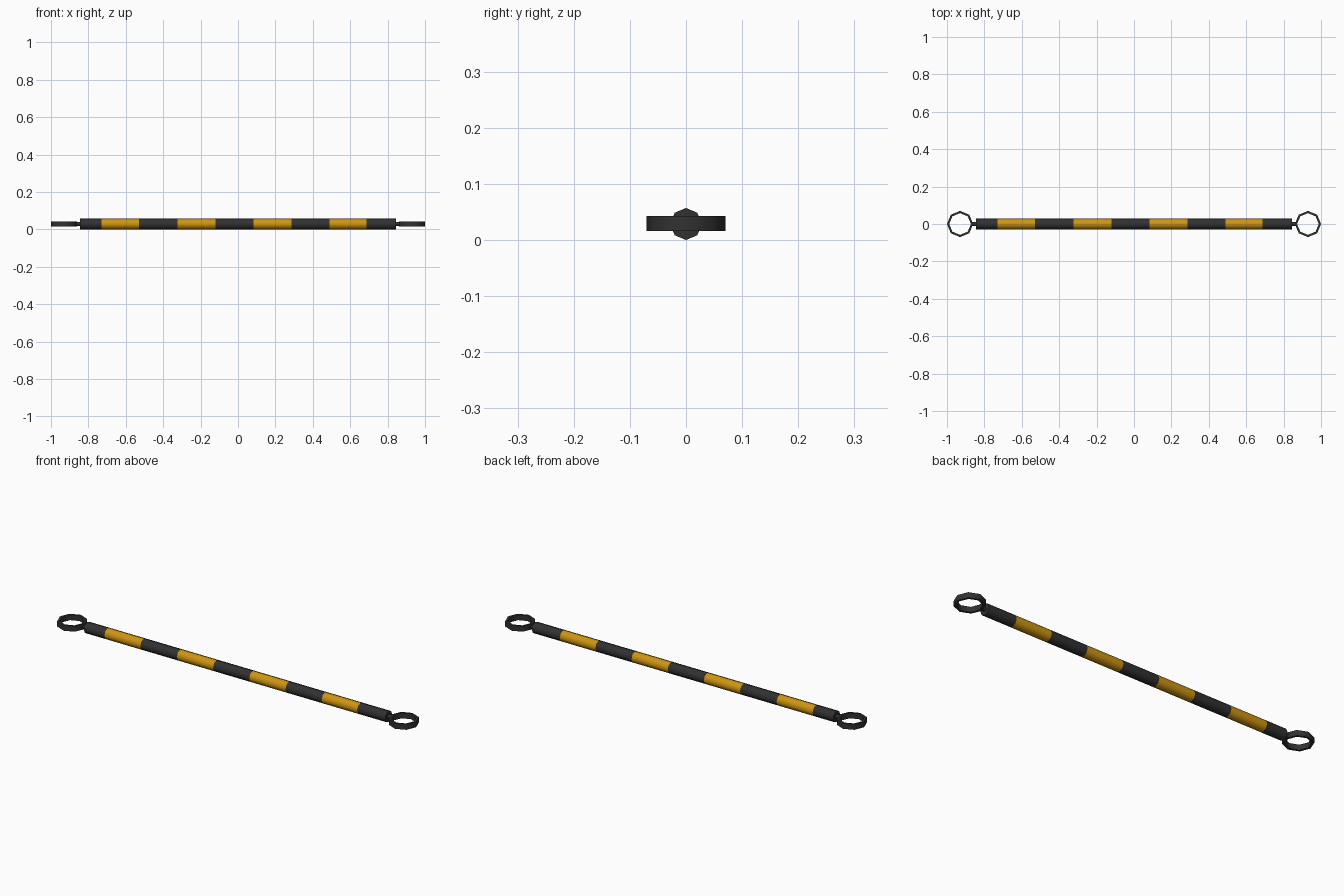
import bpy, bmesh, math
from mathutils import Matrix

if "Cube" in bpy.data.objects:
    bpy.data.objects.remove(bpy.data.objects["Cube"])

ZC, R = 0.0285, 0.0285      # pole axis height and radius
HALF = 0.845                # half pole length
STRIPES = [(-0.73, -0.528), (-0.323, -0.12), (0.083, 0.286), (0.489, 0.688)]


def material(name, rgb):
    m = bpy.data.materials.new(name)
    m.diffuse_color = (*rgb, 1)
    m.use_nodes = True
    m.node_tree.nodes["Principled BSDF"].inputs["Base Color"].default_value = m.diffuse_color
    return m


black = material("charcoal black", (0.031, 0.031, 0.031))
yellow = material("warning yellow", (0.62, 0.30, 0.006))


def finish(bm, name, mats, smooth=True):
    bmesh.ops.recalc_face_normals(bm, faces=bm.faces)
    me = bpy.data.meshes.new(name)
    bm.to_mesh(me)
    bm.free()
    ob = bpy.data.objects.new(name, me)
    bpy.context.collection.objects.link(ob)
    for m in mats:
        me.materials.append(m)
    if smooth:
        bpy.context.view_layer.objects.active = ob
        ob.select_set(True)
        bpy.ops.object.shade_smooth_by_angle(angle=math.radians(50))
        ob.select_set(False)
    return ob


# Octagonal pole, cut at the stripe edges and coloured by position
bm = bmesh.new()
bmesh.ops.create_cone(bm, cap_ends=True, segments=8, radius1=R, radius2=R, depth=2 * HALF,
                      matrix=Matrix.Translation((0, 0, ZC)) @ Matrix.Rotation(math.pi / 2, 4, 'Y'))
if max(v.co.z for v in bm.verts) < ZC + R * 0.99:      # keep a corner on top
    bmesh.ops.rotate(bm, verts=bm.verts, cent=(0, 0, ZC),
                     matrix=Matrix.Rotation(math.pi / 8, 3, 'X'))
for x in [e for s in STRIPES for e in s]:
    bmesh.ops.bisect_plane(bm, geom=bm.verts[:] + bm.edges[:] + bm.faces[:],
                           plane_co=(x, 0, 0), plane_no=(1, 0, 0))
for f in bm.faces:
    x = f.calc_center_median().x
    f.material_index = int(any(a < x < b for a, b in STRIPES))
finish(bm, "striped_pole", [black, yellow])


def end_ring(name, cx):
    """Eight-sided flat band with a rectangular section."""
    bm = bmesh.new()
    section = [(0.070, 0.0135), (0.070, -0.0135), (0.058, -0.0135), (0.058, 0.0135)]
    loops = []
    for i in range(8):
        a = i * math.pi / 4
        loops.append([bm.verts.new((cx + r * math.cos(a), r * math.sin(a), ZC + 0.001 + z))
                      for r, z in section])
    for i in range(8):
        p, q = loops[i], loops[(i + 1) % 8]
        for k in range(4):
            n = (k + 1) % 4
            bm.faces.new((p[k], q[k], q[n], p[n]))
    finish(bm, name, [black])


# Ring and short neck at each end
for side, s in (("left", -1), ("right", 1)):
    end_ring(side + "_ring", s * 0.93)
    bm = bmesh.new()
    bmesh.ops.create_cone(bm, cap_ends=True, segments=8, radius1=0.011, radius2=0.011, depth=0.035,
                          matrix=Matrix.Translation((s * 0.853, 0, ZC + 0.001))
                          @ Matrix.Rotation(math.pi / 2, 4, 'Y'))
    finish(bm, side + "_neck", [black])
